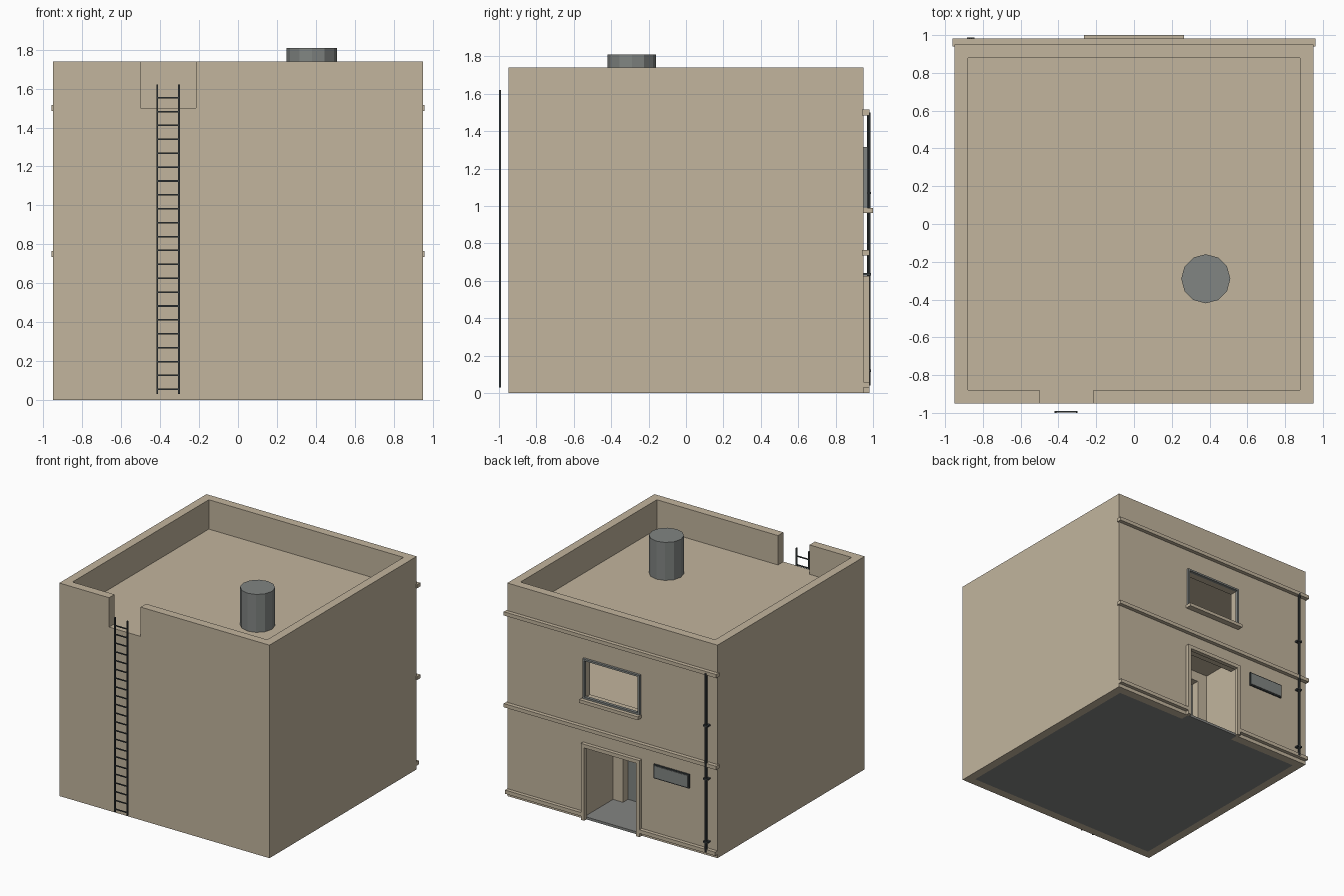
import bpy, math

if "Cube" in bpy.data.objects:
    bpy.data.objects.remove(bpy.data.objects["Cube"])


def material(name, rgb):
    m = bpy.data.materials.new(name)
    m.diffuse_color = (*rgb, 1)
    m.use_nodes = True
    m.node_tree.nodes["Principled BSDF"].inputs["Base Color"].default_value = m.diffuse_color
    return m


PLASTER = material("beige plaster", (0.54, 0.46, 0.34))
GREY = material("mid grey", (0.22, 0.235, 0.225))
FLOOR = material("floor grey", (0.23, 0.235, 0.225))
METAL = material("dark metal", (0.045, 0.054, 0.056))


def box(name, x, y, z, mat):
    """Box from (min, max) pairs on each axis."""
    bpy.ops.mesh.primitive_cube_add(size=1, location=[sum(p) / 2 for p in (x, y, z)])
    o = bpy.context.object
    o.name = name
    o.scale = [p[1] - p[0] for p in (x, y, z)]
    bpy.ops.object.transform_apply(location=False, rotation=False, scale=True)
    o.data.materials.append(mat)
    return o


def cylinder(name, loc, r, h, mat, sides):
    bpy.ops.mesh.primitive_cylinder_add(vertices=sides, radius=r, depth=h, location=loc)
    o = bpy.context.object
    o.name = name
    o.data.materials.append(mat)
    return o


def cut(target, x, y, z):
    """Subtract a box from the target."""
    c = box("cutter", x, y, z, PLASTER)
    c.hide_render = True
    bpy.context.view_layer.objects.active = target
    m = target.modifiers.new("cut", 'BOOLEAN')
    m.operation, m.solver, m.object = 'DIFFERENCE', 'EXACT', c
    bpy.ops.object.modifier_apply(modifier=m.name)
    bpy.data.objects.remove(c, do_unlink=True)


def frame(name, hw, z0, z1, t, y, mat, bottom):
    """Rectangular surround made of two posts, a head and an optional foot."""
    for s, side in ((-1, "left"), (1, "right")):
        box(f"{name}_{side}_post", sorted((s * hw, s * (hw - t))), y, (z0, z1), mat)
    box(f"{name}_head", (t - hw, hw - t), y, (z1 - t, z1), mat)
    if bottom:
        box(f"{name}_foot", (t - hw, hw - t), y, (z0, z0 + t), mat)


# Hollow two-storey shell with roof tray, ladder gap, window and doorway
W, I = 0.95, 0.88
shell = box("building_shell", (-W, W), (-W, W), (0, 1.74), PLASTER)
cut(shell, (-I, I), (-I, I), (-0.1, 0.70))
cut(shell, (-I, I), (-I, I), (0.75, 1.45))
cut(shell, (-I, I), (-I, I), (1.50, 1.9))
cut(shell, (-0.50, -0.215), (-1.1, -0.8), (1.50, 1.9))
cut(shell, (-0.25, 0.25), (0.8, 1.1), (0.99, 1.305))
cut(shell, (-0.25, 0.25), (0.8, 1.1), (-0.1, 0.61))

# Ground floor
box("ground_floor", (-I, I), (-I, I), (0.0, 0.02), FLOOR)
box("door_threshold", (-0.25, 0.25), (I, W), (0.0, 0.02), FLOOR)

# Entrance recess with inner door
for s, side in ((-1, "left"), (1, "right")):
    box(f"recess_{side}_wall", sorted((s * 0.25, s * 0.29)), (0.515, I), (0.02, 0.70), PLASTER)
    box(f"recess_{side}_jamb", sorted((s * 0.16, s * 0.25)), (0.515, 0.585), (0.02, 0.70), PLASTER)
box("recess_lintel", (-0.16, 0.16), (0.515, 0.585), (0.62, 0.70), PLASTER)
box("inner_door", (-0.16, 0.16), (0.505, 0.52), (0.02, 0.62), GREY)

# Door surround, window frame and sill
frame("door_surround", 0.265, 0.0, 0.625, 0.03, (0.945, 0.98), PLASTER, False)
frame("window_frame", 0.258, 0.99, 1.315, 0.015, (0.945, 0.97), GREY, True)
box("window_sill", (-0.265, 0.265), (0.94, 1.0), (0.963, 0.99), PLASTER)

# Horizontal mouldings
for z, name in ((0.75, "middle"), (1.50, "upper")):
    box(f"{name}_moulding", (-0.96, 0.96), (0.94, 0.982), (z - 0.015, z + 0.015), PLASTER)
for s, side in ((-1, "left"), (1, "right")):
    box(f"base_moulding_{side}", sorted((s * 0.265, s * W)), (0.94, 0.98), (0.03, 0.06), PLASTER)

# Blank wall panel beside the door
box("wall_panel_border", (-0.70, -0.38), (0.945, 0.96), (0.505, 0.62), METAL)
box("wall_panel", (-0.69, -0.39), (0.95, 0.964), (0.515, 0.61), GREY)

# Drain pipe with brackets
cylinder("drain_pipe", (-0.865, 0.977, 0.77), 0.01, 1.46, METAL, 8)
for i, z in enumerate((0.12, 0.635, 1.07)):
    box(f"pipe_bracket_{i}", (-0.885, -0.845), (0.945, 0.988), (z - 0.006, z + 0.006), METAL)

# Roof water tank
cylinder("roof_tank", (0.38, -0.29, 1.655), 0.13, 0.31, GREY, 12)

# Ladder
for x, side in ((-0.415, "left"), (-0.303, "right")):
    box(f"ladder_{side}_rail", (x - 0.005, x + 0.005), (-1.0, -0.99), (0.03, 1.62), METAL)
for i in range(22):
    z = 0.054 + i * 0.0714
    box(f"ladder_rung_{i}", (-0.41, -0.308), (-0.999, -0.991), (z - 0.004, z + 0.004), METAL)
